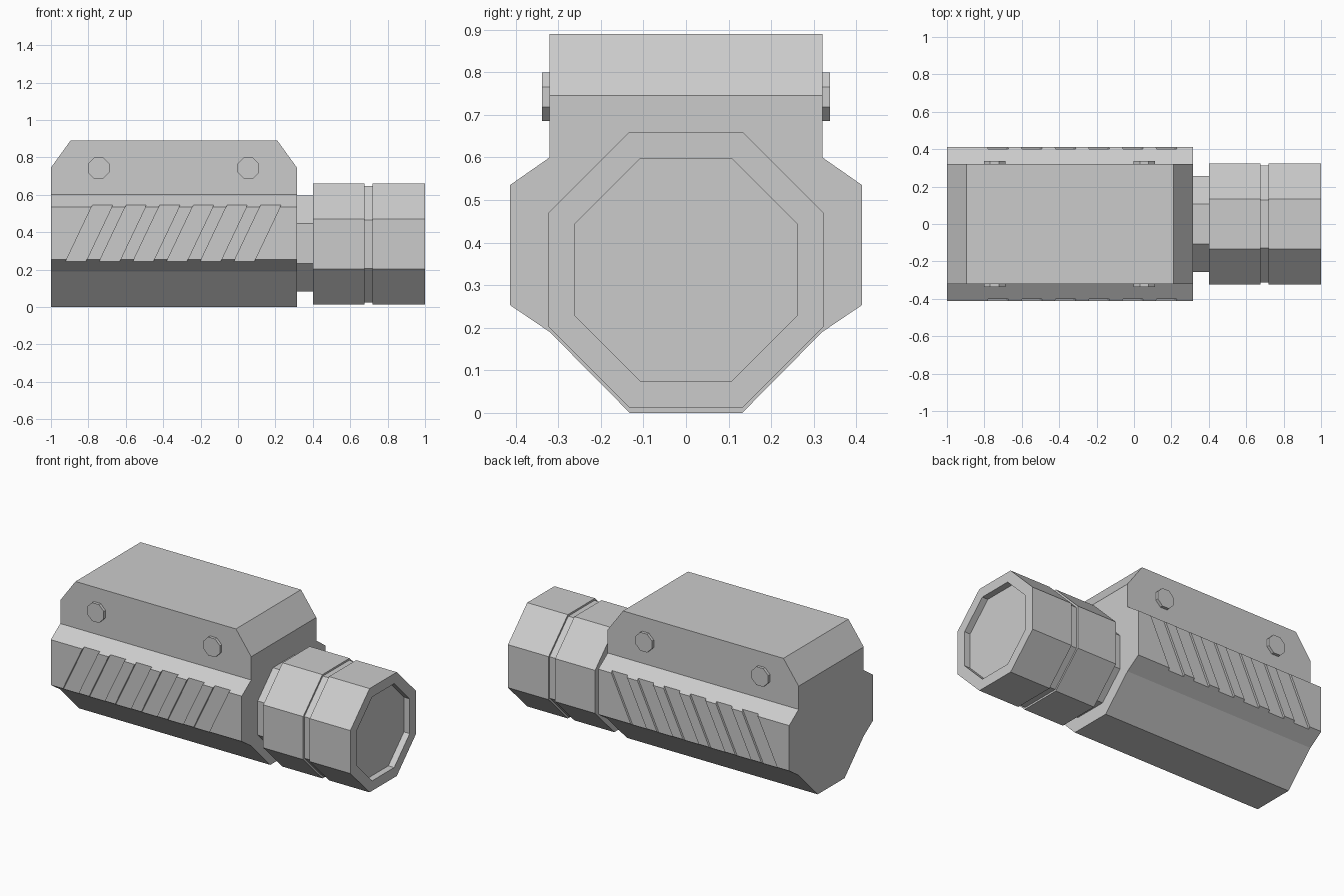
import bpy, bmesh
from math import cos, sin, pi
from mathutils import Vector

if "Cube" in bpy.data.objects:
    bpy.data.objects.remove(bpy.data.objects["Cube"])

grey = bpy.data.materials.new("plain_grey")
grey.use_nodes = True
GREY = (0.6, 0.6, 0.6, 1)
grey.diffuse_color = GREY
grey.node_tree.nodes["Principled BSDF"].inputs["Base Color"].default_value = GREY


def finish(name, bm):
    bmesh.ops.recalc_face_normals(bm, faces=bm.faces)
    mesh = bpy.data.meshes.new(name)
    bm.to_mesh(mesh)
    bm.free()
    mesh.materials.append(grey)
    obj = bpy.data.objects.new(name, mesh)
    bpy.context.collection.objects.link(obj)
    return obj


def prism(bm, points, offset):
    """Extrude a closed outline along offset."""
    face = bm.faces.new([bm.verts.new(p) for p in points])
    ext = bmesh.ops.extrude_face_region(bm, geom=[face], use_keep_orig=True)
    moved = [g for g in ext["geom"] if isinstance(g, bmesh.types.BMVert)]
    bmesh.ops.translate(bm, verts=moved, vec=offset)


def octagon(apothem):
    r = apothem / cos(pi / 8)
    return [(r * cos(a), r * sin(a)) for a in (pi / 8 + i * pi / 4 for i in range(8))]


def turned(name, stations, z):
    """Eight-sided tube along x through (x, apothem) stations, capped at both ends."""
    bm = bmesh.new()
    rings = [[bm.verts.new((x, y, z + h)) for y, h in octagon(ap)] for x, ap in stations]
    for a, b in zip(rings, rings[1:]):
        for i in range(8):
            j = (i + 1) % 8
            bm.faces.new((a[i], a[j], b[j], b[i]))
    bm.faces.new(rings[0])
    bm.faces.new(rings[-1])
    return finish(name, bm)


# Main housing: extruded cross-section with sloped top ends
BACK, FRONT = -1, 0.315
half = [(0.132, 0), (0.32, 0.19), (0.413, 0.253), (0.413, 0.535), (0.32, 0.6), (0.32, 0.89)]
outline = half + [(-y, z) for y, z in reversed(half)]
bm = bmesh.new()
prism(bm, [(BACK, y, z) for y, z in outline], (FRONT - BACK, 0, 0))
for x, side in ((BACK, -1), (FRONT, 1)):
    bmesh.ops.bisect_plane(bm, geom=bm.verts[:] + bm.edges[:] + bm.faces[:],
                           plane_co=(x, 0, 0.745), plane_no=Vector((side * 0.145, 0, 0.105)),
                           clear_outer=True)
    bmesh.ops.holes_fill(bm, edges=[e for e in bm.edges if e.is_boundary])
housing = finish("housing", bm)

# Slanted grip slots cut shallowly into both sides
bm = bmesh.new()
for i in range(6):
    x = -0.942 + 0.18 * i
    for y, depth in ((0.4, 0.1), (-0.4, -0.1)):
        prism(bm, [(x, y, 0.2), (x + 0.108, y, 0.2), (x + 0.298, y, 0.6), (x + 0.19, y, 0.6)],
              (0, depth, 0))
cutter = finish("grip_slot_cutter", bm)
cutter.hide_render = True
cutter.hide_viewport = True
cutter.display_type = 'WIRE'
cut = housing.modifiers.new("grip_slots", 'BOOLEAN')
cut.operation = 'DIFFERENCE'
cut.solver = 'EXACT'
cut.object = cutter

# Octagonal bolt heads on both sides
for end, x in (("rear", -0.745), ("front", 0.055)):
    for side, s in (("left", 1), ("right", -1)):
        bm = bmesh.new()
        prism(bm, [(x + u, s * 0.31, 0.742 + v) for u, v in octagon(0.057)], (0, s * 0.028, 0))
        finish(f"{end}_bolt_{side}", bm)

# Neck and grooved head with a recessed lens
AXIS = 0.336
turned("neck", [(FRONT - 0.02, 0.256), (0.42, 0.256)], AXIS + 0.003)
turned("head", [(0.4, 0.323), (0.675, 0.323), (0.675, 0.312), (0.72, 0.312),
                (0.72, 0.323), (1, 0.323), (1, 0.261), (0.96, 0.261)], AXIS)
